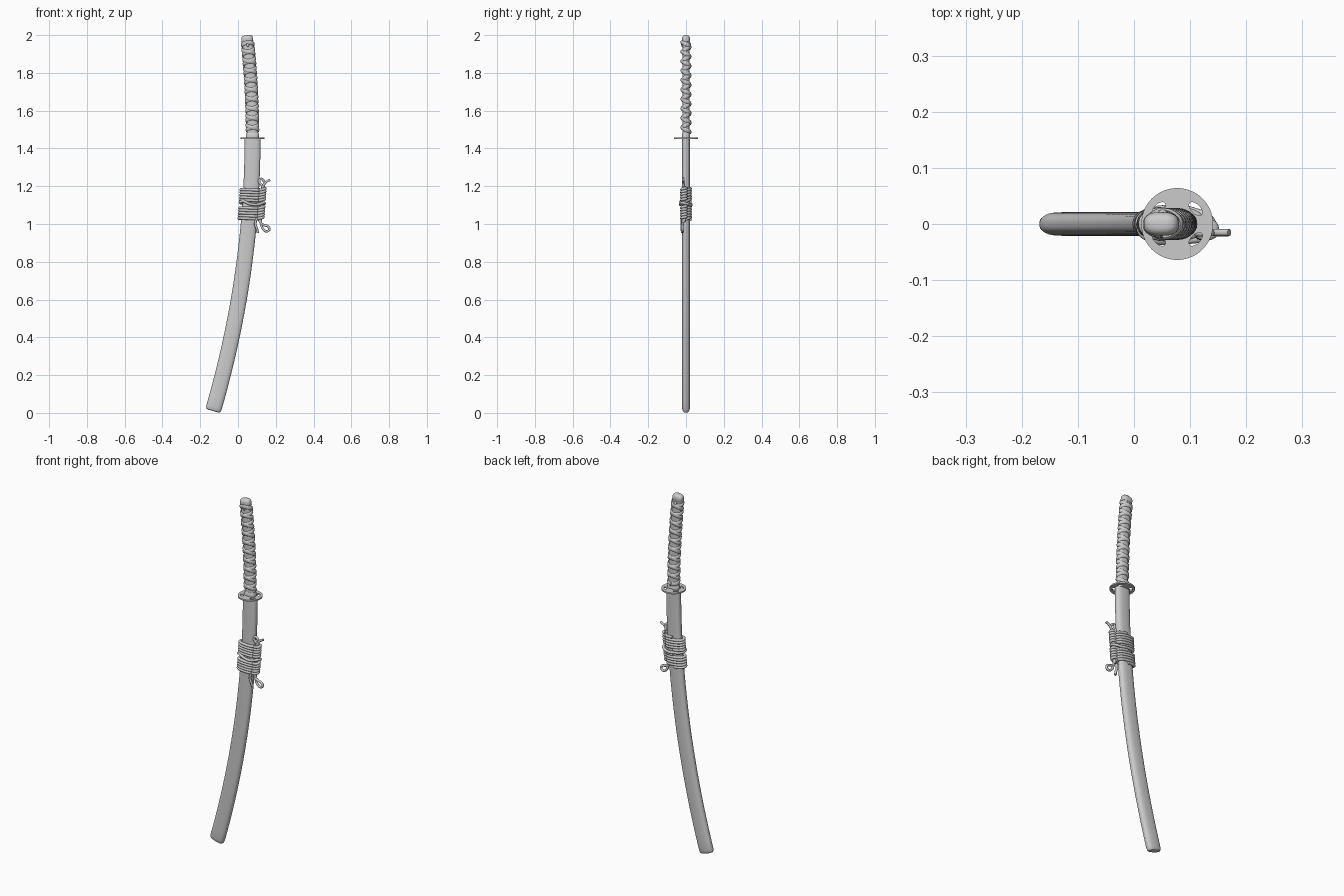
import bpy, bmesh, math
from mathutils import Vector

if "Cube" in bpy.data.objects:
    bpy.data.objects.remove(bpy.data.objects["Cube"])

TAU = math.tau


def bend(z):
    """Centre of the sword's curve at height z."""
    return 0.077 - 0.101 * (z - 1.45) ** 2


def on_curve(z, u, y):
    """Point at offset u (along the blade width) and y from the curve."""
    t = Vector((-0.202 * (z - 1.45), 0, 1)).normalized()
    return Vector((bend(z), y, z)) + Vector((t.z, 0, -t.x)) * u


def oval(a, hx, hy, e=2.6):
    c, s = math.cos(a), math.sin(a)
    f = lambda v: math.copysign(abs(v) ** (2 / e), v)
    return hx * f(c), hy * f(s)


def mesh_from_rings(name, rings, smooth=40):
    bm = bmesh.new()
    rows = [[bm.verts.new(p) for p in r] for r in rings]
    n = len(rows[0])
    for a, b in zip(rows, rows[1:]):
        for i in range(n):
            bm.faces.new((a[i], a[(i + 1) % n], b[(i + 1) % n], b[i]))
    bm.faces.new(rows[0][::-1])
    bm.faces.new(rows[-1])
    bmesh.ops.recalc_face_normals(bm, faces=bm.faces)
    me = bpy.data.meshes.new(name)
    bm.to_mesh(me)
    bm.free()
    ob = bpy.data.objects.new(name, me)
    bpy.context.collection.objects.link(ob)
    finish(ob, smooth)
    return ob


def finish(ob, angle=40):
    bpy.ops.object.select_all(action='DESELECT')
    ob.select_set(True)
    bpy.context.view_layer.objects.active = ob
    if ob.type == 'CURVE':
        bpy.ops.object.convert(target='MESH')
    bpy.ops.object.shade_smooth_by_angle(angle=math.radians(angle))


def loft(name, stations, n=40):
    """Stations are (z, half width, half thickness)."""
    mesh_from_rings(name, [[on_curve(z, *oval(TAU * i / n, hx, hy)) for i in range(n)]
                           for z, hx, hy in stations])


def cord(name, pts, r=0.0075, closed=False):
    cu = bpy.data.curves.new(name, 'CURVE')
    cu.dimensions = '3D'
    cu.bevel_depth, cu.bevel_resolution = r, 3
    cu.use_fill_caps, cu.resolution_u = True, 6
    sp = cu.splines.new('BEZIER')
    sp.bezier_points.add(len(pts) - 1)
    for bp, p in zip(sp.bezier_points, pts):
        bp.co = p
        bp.handle_left_type = bp.handle_right_type = 'AUTO'
    sp.use_cyclic_u = closed
    ob = bpy.data.objects.new(name, cu)
    bpy.context.collection.objects.link(ob)
    finish(ob, 60)


# Scabbard with a softly rounded foot
st = [(0.010, 0.029, 0.011), (0.012, 0.036, 0.016), (0.018, 0.040, 0.019), (0.03, 0.042, 0.021)]
st += [(0.03 + 1.42 * i / 30, 0.042, 0.021) for i in range(1, 31)]
loft("scabbard", st)

# Handle core, collar and pommel cap
loft("handle_core", [(1.455 + 0.52 * i / 16, 0.030 - 0.002 * i / 16, 0.018) for i in range(17)])
loft("handle_collar", [(1.457, 0.034, 0.021), (1.478, 0.034, 0.021), (1.481, 0.032, 0.019)])
loft("pommel_cap", [(1.962, 0.029, 0.019), (1.965, 0.031, 0.021), (1.983, 0.031, 0.021),
                    (1.992, 0.028, 0.018), (1.997, 0.022, 0.013), (1.999, 0.013, 0.007)])

# Crossing ribbons wound round the handle
for k, sgn in enumerate((1, -1)):
    turns, per, z0, z1 = 9.5, 32, 1.486, 1.962
    steps = int(turns * per)
    path, out = [], []
    for i in range(steps + 1):
        a = sgn * (TAU * i / per) + math.pi / 2
        lift = 0.0035 + 0.004 * k * abs(math.sin(a)) ** 6
        u, y = oval(a, 0.0285 + lift, 0.0170 + lift, 2.3)
        z = z0 + (z1 - z0) * i / steps
        path.append(on_curve(z, u, y))
        out.append((path[-1] - Vector((bend(z), 0, z))) * 1)
    rings = []
    for i, p in enumerate(path):
        t = (path[min(i + 1, steps)] - path[max(i - 1, 0)]).normalized()
        nrm = out[i].copy()
        nrm.y *= 2.5
        nrm = (nrm - t * nrm.dot(t)).normalized()
        side = t.cross(nrm)
        rings.append([p + side * 0.0105 * math.cos(TAU * j / 10) + nrm * 0.0042 * math.sin(TAU * j / 10)
                      for j in range(10)])
    mesh_from_rings("handle_ribbon_%d" % (k + 1), rings, 60)

# Small ornament under the wrap on each face
for s in (-1, 1):
    bpy.ops.mesh.primitive_uv_sphere_add(segments=16, ring_count=8, location=on_curve(1.95, 0, s * 0.02))
    bpy.context.object.name = "handle_stud"
    bpy.context.object.scale = (0.008, 0.006, 0.012)
    finish(bpy.context.object)

# Round guard pierced by four slanted slots
bpy.ops.mesh.primitive_cylinder_add(vertices=64, radius=0.064, depth=0.008, location=(0.077, 0, 1.454))
guard = bpy.context.object
guard.name = "guard"
for sx in (-1, 1):
    for sy in (-1, 1):
        bpy.ops.mesh.primitive_cylinder_add(vertices=24, radius=1, depth=0.05,
                                            location=(0.077 + sx * 0.033, sy * 0.027, 1.454),
                                            rotation=(0, 0, -sx * sy * math.radians(45)))
        cut = bpy.context.object
        cut.name = "guard_slot_cutter"
        cut.scale = (0.015, 0.008, 1)
        cut.hide_render = True
        cut.hide_set(True)
        m = guard.modifiers.new("slot", 'BOOLEAN')
        m.operation, m.object, m.solver = 'DIFFERENCE', cut, 'EXACT'
finish(guard)

# Cord coils: a wide one round the scabbard and a narrow one beside it
def coil(name, z0, z1, turns, cx, cy, hx, hy, tilt):
    pts, per = [], 16
    for i in range(turns * per + 1):
        u, y = oval(TAU * i / per + math.pi / 2, hx, hy, 2.4)
        z = z0 + (z1 - z0) * i / (turns * per)
        pts.append((bend(z) + cx + u, cy + y, z - tilt * u))
    cord(name, pts)


for label, a, b in (("upper", 1.118, 1.188), ("lower", 1.022, 1.092)):
    coil("cord_wrap_" + label, a, b, 5, -0.002, 0, 0.052, 0.0235, 0.08)
    coil("cord_knot_" + label, a + 0.002, b + 0.002, 5, 0.059, -0.010, 0.015, 0.012, -0.1)

# Cord lashing between the coils and the strands running through the knot
cord("cord_lashing", [(0.03, -0.026, 1.12), (0.06, -0.030, 1.107), (0.10, -0.028, 1.103), (0.135, -0.018, 1.112),
                      (0.14, 0, 1.108), (0.10, 0.024, 1.10), (0.06, 0.027, 1.105), (0.02, 0.015, 1.11),
                      (0.012, -0.01, 1.115)], closed=True)
cord("cord_core", [(0.128, -0.010, 1.20), (0.125, -0.010, 1.10), (0.118, -0.010, 1.01)])

# Knob that anchors the cord
bpy.ops.mesh.primitive_uv_sphere_add(segments=20, ring_count=10, location=(0.108, 0, 1.105))
bpy.context.object.name = "cord_knob"
bpy.context.object.scale = (0.022, 0.012, 0.04)
finish(bpy.context.object)

# Loose ends above, loop and end below
cord("cord_end_upper_left", [(0.132, -0.015, 1.18), (0.126, -0.016, 1.205), (0.113, -0.016, 1.222),
                             (0.118, -0.016, 1.238), (0.133, -0.016, 1.232), (0.138, -0.015, 1.212),
                             (0.134, -0.013, 1.19)], 0.0065)
cord("cord_end_upper_right", [(0.128, -0.015, 1.18), (0.136, -0.015, 1.207), (0.148, -0.015, 1.222),
                              (0.170, -0.015, 1.234)], 0.0065)
cord("cord_loop_lower", [(0.118, -0.016, 1.03), (0.122, -0.016, 1.0), (0.134, -0.016, 0.972),
                         (0.152, -0.016, 0.961), (0.166, -0.016, 0.972), (0.158, -0.016, 0.988),
                         (0.140, -0.016, 0.993), (0.118, -0.016, 1.008), (0.110, -0.016, 1.03)], 0.0065)
cord("cord_end_lower", [(0.098, -0.022, 1.03), (0.092, -0.024, 0.998), (0.100, -0.023, 0.975),
                        (0.105, -0.020, 0.953)], 0.0065)
